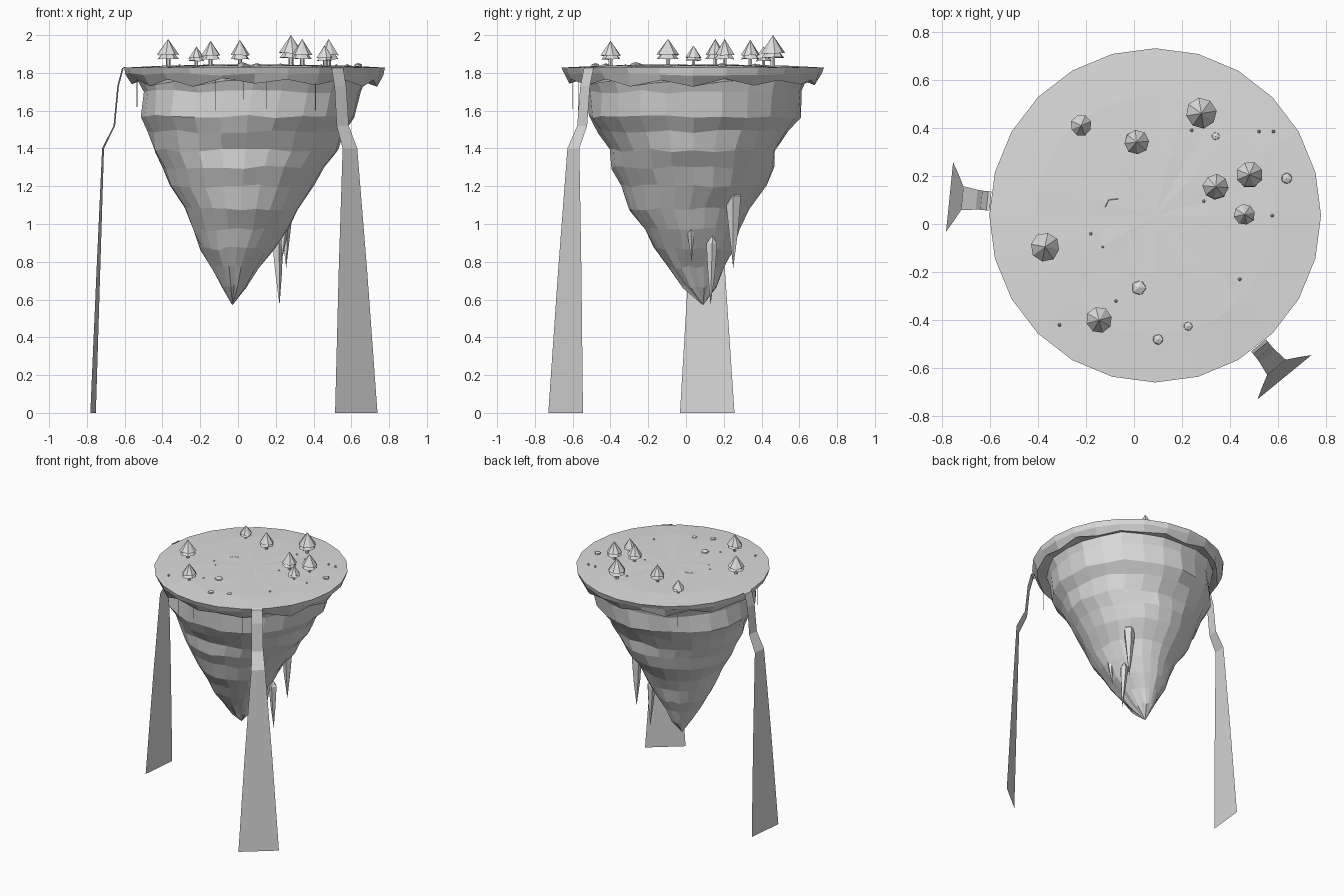
import bpy, bmesh, math, random
from mathutils import Vector

if "Cube" in bpy.data.objects:
    bpy.data.objects.remove(bpy.data.objects["Cube"])

random.seed(4)
SIDES = 24
CX, CY, TOP = 0.088, 0.036, 1.828

grey = bpy.data.materials.new("stone grey")
grey.diffuse_color = (0.72, 0.72, 0.72, 1)
grey.use_nodes = True
grey.node_tree.nodes["Principled BSDF"].inputs["Base Color"].default_value = grey.diffuse_color


def finish(bm, name, fix=True):
    if fix:
        bmesh.ops.recalc_face_normals(bm, faces=bm.faces)
    me = bpy.data.meshes.new(name)
    bm.to_mesh(me)
    bm.free()
    me.materials.append(grey)
    ob = bpy.data.objects.new(name, me)
    bpy.context.collection.objects.link(ob)
    return ob


def loft(name, rings):
    """Skin a list of point rings; a ring of one point closes to a tip."""
    bm = bmesh.new()
    vs = [[bm.verts.new(p) for p in r] for r in rings]
    for a, b in zip(vs, vs[1:]):
        n = max(len(a), len(b))
        for i in range(n):
            j = (i + 1) % n
            if len(a) == 1:
                bm.faces.new((a[0], b[i], b[j]))
            elif len(b) == 1:
                bm.faces.new((a[i], b[0], a[j]))
            else:
                bm.faces.new((a[i], b[i], b[j], a[j]))
    return finish(bm, name)


def ring(x, y, z, rx, ry=None, n=SIDES, jr=0.0, jz=0.0, turn=0.0):
    ry = rx if ry is None else ry
    pts = []
    for i in range(n):
        a = math.tau * i / n + turn
        k = 1 + random.uniform(-jr, jr)
        pts.append((x + rx * k * math.cos(a), y + ry * k * math.sin(a),
                    z + random.uniform(-jz, jz)))
    return pts


# Hanging rock: left, right, front, back limits at each height
levels = [
    (1.762, -0.52, 0.68, -0.55, 0.64), (1.70, -0.505, 0.66, -0.525, 0.615),
    (1.57, -0.52, 0.625, -0.52, 0.605), (1.49, -0.472, 0.56, -0.46, 0.54),
    (1.39, -0.448, 0.53, -0.405, 0.478), (1.30, -0.395, 0.46, -0.393, 0.465),
    (1.20, -0.362, 0.40, -0.34, 0.425), (1.08, -0.285, 0.32, -0.30, 0.335),
    (0.97, -0.24, 0.265, -0.22, 0.285), (0.87, -0.20, 0.19, -0.17, 0.25),
    (0.77, -0.14, 0.11, -0.10, 0.205), (0.67, -0.085, 0.045, -0.02, 0.165)]
rock = [ring((a + b) / 2, (c + d) / 2, z, (b - a) / 2, (d - c) / 2,
             jr=0.018, jz=0.01) for z, a, b, c, d in levels]
loft("hanging_rock", rock + [[(-0.03, 0.09, 0.57)]])

# Grassy cap: gently domed top, rim edge and a ragged overhanging lip
lip = [(x, y, z + (0.018 if i % 2 else -0.018))
       for i, (x, y, z) in enumerate(ring(CX, CY, 1.752, 0.652, jr=0.025, jz=0.01))]
loft("ground_cap", [
    [(CX, CY, 1.843)],
    ring(CX, CY, 1.842, 0.25, jz=0.002),
    ring(CX, CY, 1.838, 0.5, jz=0.002),
    ring(CX, CY, TOP, 0.690, 0.695),
    ring(CX, CY, 1.792, 0.682, jr=0.006, jz=0.008),
    lip,
    rock[0],
])

# Stone spikes on the right flank: tip, root, radius
for tip, root, r in (((0.22, 0.13, 0.57), (0.205, 0.14, 0.94), 0.03),
                     ((0.255, 0.25, 0.765), (0.255, 0.25, 1.20), 0.042),
                     ((0.23, 0.03, 0.80), (0.255, 0.025, 1.07), 0.026)):
    t, q = Vector(tip), Vector(root)
    loft("stone_spike", [[q], ring(*t.lerp(q, 0.88), r, n=5, jr=0.1),
                         ring(*t.lerp(q, 0.45), r * 0.6, n=5, jr=0.1), [t]])


# Waterfalls: a widening ribbon (outward distance, height, width)
def waterfall(x, y, dx, dy):
    out = Vector((dx, dy, 0)).normalized()
    side = Vector((-out.y, out.x, 0))
    bm = bmesh.new()
    prev = None
    for d, z, w in ((-0.008, 1.831, 0.08), (0.005, 1.825, 0.08), (0.03, 1.73, 0.08),
                    (0.05, 1.52, 0.083), (0.11, 1.40, 0.10), (0.135, 0.75, 0.195),
                    (0.163, 0, 0.29)):
        c = Vector((x, y, z)) + out * d
        row = [bm.verts.new(c - side * w / 2), bm.verts.new(c + side * w / 2)]
        if prev:
            bm.faces.new((prev[0], row[0], row[1], prev[1]))
        prev = row
    finish(bm, "waterfall", False)


waterfall(-0.605, 0.096, -0.69, 0.07)
waterfall(0.523, -0.511, 0.63, -0.77)


# Conifers: trunk with two stacked faceted tiers
def conifer(x, y, r, top):
    base = 1.834
    loft("tree_trunk", [[(x, y, base - 0.01)], ring(x, y, base - 0.01, r * 0.2, n=6),
                        ring(x, y, base + 0.06, r * 0.2, n=6), [(x, y, base + 0.06)]])
    h = top - base
    for lo, hi, k in ((0.28, 0.75, 0.95), (0.42, 1.0, 0.97)):
        loft("tree_foliage", [
            [(x, y, base + h * (lo + 0.05))],
            ring(x, y, base + h * lo, r * k, n=8, jr=0.05, jz=0.004, turn=x * 9),
            [(x, y, base + h * hi)]])


for t in ((-0.37, -0.095, 0.062, 1.98), (-0.22, 0.41, 0.045, 1.94),
          (0.01, 0.34, 0.053, 1.975), (0.28, 0.46, 0.066, 2.0),
          (0.34, 0.155, 0.055, 1.98), (0.48, 0.205, 0.057, 1.98),
          (0.46, 0.04, 0.046, 1.945), (-0.145, -0.40, 0.056, 1.97)):
    conifer(*t)


# Boulders and pebbles: squat faceted balls
def stone(name, x, y, r, h):
    bm = bmesh.new()
    bmesh.ops.create_icosphere(bm, subdivisions=1, radius=1)
    for v in bm.verts:
        v.co = Vector((x + v.co.x * r, y + v.co.y * r, 1.838 + v.co.z * h))
    finish(bm, name)


for x, y, r in ((0.02, -0.265, 0.034), (0.34, 0.365, 0.019), (0.635, 0.19, 0.025),
                (0.10, -0.48, 0.024), (0.225, -0.425, 0.021)):
    stone("boulder", x, y, r, r * 0.6)
for x, y in ((0.24, 0.39), (0.52, 0.385), (0.58, 0.385), (0.29, 0.095), (0.575, 0.035),
             (-0.18, -0.04), (-0.13, -0.095), (-0.075, -0.32), (-0.31, -0.42), (0.44, -0.23)):
    stone("pebble", x, y, 0.008, 0.009)


# Thin square rods: vines under the rim and creases in the ground
def rod(name, a, b, r):
    a, b = Vector(a), Vector(b)
    rot = (b - a).to_track_quat('Z', 'Y')
    bm = bmesh.new()
    bmesh.ops.create_cone(bm, cap_ends=True, segments=4, radius1=r, radius2=r,
                          depth=(b - a).length)
    for v in bm.verts:
        v.co = rot @ v.co + (a + b) / 2
    finish(bm, name)


for x, y, z in ((-0.535, -0.13, 1.62), (-0.12, -0.57, 1.60),
                (0.03, -0.60, 1.66), (0.15, -0.60, 1.61), (0.41, -0.53, 1.60),
                (-0.3, 0.53, 1.64)):
    rod("vine", (x, y, 1.78), (x, y, z), 0.002)

for path in (((-0.47, 0.145), (-0.33, 0.085), (-0.26, 0.065), (-0.205, 0.065)),
             ((-0.12, 0.07), (-0.105, 0.1), (-0.065, 0.105)),
             ((0.245, -0.235), (0.345, -0.31))):
    for p, q in zip(path, path[1:]):
        zs = [1.8435 - 0.013 * max(0, math.dist(c, (CX, CY)) - 0.2) / 0.4 for c in (p, q)]
        rod("ground_crease", (*p, zs[0]), (*q, zs[1]), 0.0015)
